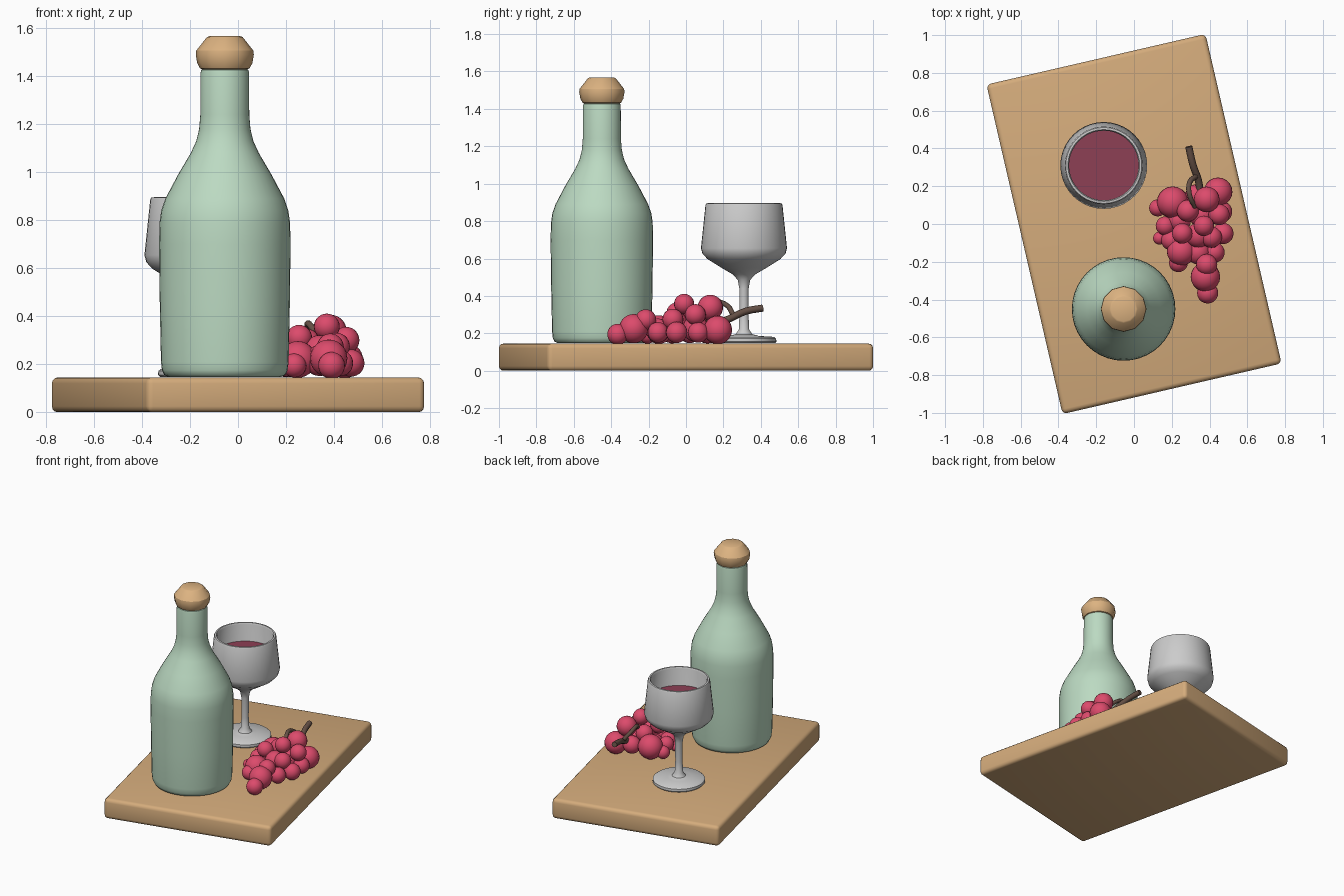
import bpy, bmesh
from math import cos, sin, pi, radians


def material(name, rgb):
    m = bpy.data.materials.new(name)
    m.diffuse_color = (*rgb, 1)
    return m


WOOD = material("wood", (0.66, 0.41, 0.20))
GREEN = material("green_glass", (0.50, 0.70, 0.54))
CORK = material("cork", (0.72, 0.45, 0.22))
WINE = material("wine", (0.27, 0.05, 0.09))
RED = material("grape_red", (0.72, 0.07, 0.15))
STEM = material("stem_brown", (0.13, 0.08, 0.06))


def finish(bm, name, mat=None, loc=(0, 0, 0), angle=40):
    bmesh.ops.recalc_face_normals(bm, faces=bm.faces)
    me = bpy.data.meshes.new(name)
    bm.to_mesh(me)
    bm.free()
    ob = bpy.data.objects.new(name, me)
    bpy.context.collection.objects.link(ob)
    ob.location = loc
    if mat:
        me.materials.append(mat)
    bpy.ops.object.select_all(action='DESELECT')
    ob.select_set(True)
    bpy.context.view_layer.objects.active = ob
    bpy.ops.object.shade_smooth_by_angle(angle=radians(angle))
    return ob


def lathe(name, profile, x, y, segments, mat=None, angle=40):
    """Revolve (radius, z) points; both ends are closed with a cap."""
    bm = bmesh.new()
    rings = [[bm.verts.new((r * cos(2 * pi * i / segments), r * sin(2 * pi * i / segments), z))
              for i in range(segments)] for r, z in profile]
    for a, b in zip(rings, rings[1:]):
        for i in range(segments):
            j = (i + 1) % segments
            bm.faces.new((a[i], a[j], b[j], b[i]))
    bm.faces.new(rings[0])
    bm.faces.new(rings[-1])
    return finish(bm, name, mat, (x, y, 0), angle)


def twig(name, points, radius):
    cu = bpy.data.curves.new(name, 'CURVE')
    cu.dimensions = '3D'
    cu.bevel_depth = radius
    cu.bevel_resolution = 2
    cu.resolution_u = 6
    cu.use_fill_caps = True
    sp = cu.splines.new('BEZIER')
    sp.bezier_points.add(len(points) - 1)
    for bp, p in zip(sp.bezier_points, points):
        bp.co = p
        bp.handle_left_type = bp.handle_right_type = 'AUTO'
    cu.materials.append(STEM)
    ob = bpy.data.objects.new(name, cu)
    bpy.context.collection.objects.link(ob)


# Serving board with rounded edges
bm = bmesh.new()
bmesh.ops.create_cube(bm, size=1)
bmesh.ops.scale(bm, vec=(1.19, 1.79, 0.145), verts=bm.verts)
bmesh.ops.bevel(bm, geom=bm.edges[:], offset=0.025, segments=3, profile=0.5, affect='EDGES')
board = finish(bm, "board", WOOD, (0, 0, 0.0725))
board.rotation_euler.z = radians(13)

# Bottle and stopper
BX, BY = -0.055, -0.45
lathe("bottle", [(0.235, 0.147), (0.252, 0.155), (0.262, 0.175), (0.266, 0.21), (0.271, 0.45),
                 (0.274, 0.70), (0.272, 0.79), (0.265, 0.84), (0.248, 0.89), (0.195, 0.99),
                 (0.142, 1.08), (0.119, 1.13), (0.107, 1.18), (0.102, 1.24), (0.101, 1.415),
                 (0.098, 1.427), (0.088, 1.43)], BX, BY, 40, GREEN)
lathe("stopper", [(0.09, 1.427), (0.103, 1.433), (0.115, 1.455), (0.121, 1.49), (0.119, 1.507),
                  (0.075, 1.563), (0.066, 1.567)], BX, BY, 12, CORK, 30)

# Wine glass: foot, stem, bowl outside, then bowl inside
GX, GY = -0.16, 0.31
lathe("wine_glass", [(0.165, 0.147), (0.173, 0.155), (0.172, 0.172), (0.16, 0.181), (0.08, 0.186),
                     (0.045, 0.195), (0.028, 0.22), (0.024, 0.30), (0.025, 0.44), (0.033, 0.485),
                     (0.06, 0.515), (0.12, 0.55), (0.195, 0.597), (0.222, 0.625), (0.23, 0.655),
                     (0.206, 0.885), (0.201, 0.895), (0.190, 0.896), (0.184, 0.885),
                     (0.206, 0.665), (0.18, 0.62), (0.06, 0.55)], GX, GY, 40)
lathe("wine", [(0.06, 0.552), (0.178, 0.622), (0.203, 0.668), (0.196, 0.757)], GX, GY, 40, WINE)

# Grapes: x, y, z, radius
GRAPES = [
    (0.205, 0.115, 0.230, 0.084), (0.385, 0.130, 0.338, 0.068), (0.445, 0.170, 0.218, 0.076),
    (0.125, 0.085, 0.200, 0.045), (0.165, -0.01, 0.215, 0.050), (0.285, 0.070, 0.290, 0.058),
    (0.465, 0.065, 0.205, 0.055), (0.470, -0.05, 0.205, 0.057), (0.135, -0.075, 0.180, 0.034),
    (0.255, -0.05, 0.310, 0.054), (0.370, -0.01, 0.357, 0.054), (0.340, -0.06, 0.255, 0.066),
    (0.250, -0.145, 0.220, 0.076), (0.235, -0.205, 0.195, 0.050), (0.378, -0.280, 0.225, 0.078),
    (0.390, -0.365, 0.195, 0.056), (0.385, -0.215, 0.272, 0.056), (0.425, -0.150, 0.205, 0.055),
    (0.450, 0.050, 0.300, 0.056), (0.330, 0.150, 0.225, 0.060), (0.240, 0.020, 0.210, 0.062),
    (0.360, 0.050, 0.225, 0.070), (0.410, -0.070, 0.275, 0.056), (0.340, -0.150, 0.215, 0.064),
    (0.200, -0.085, 0.205, 0.056),
]
for n, (x, y, z, r) in enumerate(GRAPES, 1):
    bm = bmesh.new()
    bmesh.ops.create_uvsphere(bm, u_segments=20, v_segments=14, radius=r)
    finish(bm, f"grape_{n}", RED, (x, y, z), 60)

# Grape stalk and its curled side shoot
twig("stalk", [(0.29, 0.41, 0.335), (0.31, 0.32, 0.318), (0.345, 0.21, 0.27), (0.345, 0.10, 0.25)], 0.019)
twig("side_shoot", [(0.33, 0.255, 0.295), (0.293, 0.215, 0.352), (0.295, 0.15, 0.368),
                    (0.325, 0.09, 0.33)], 0.014)
